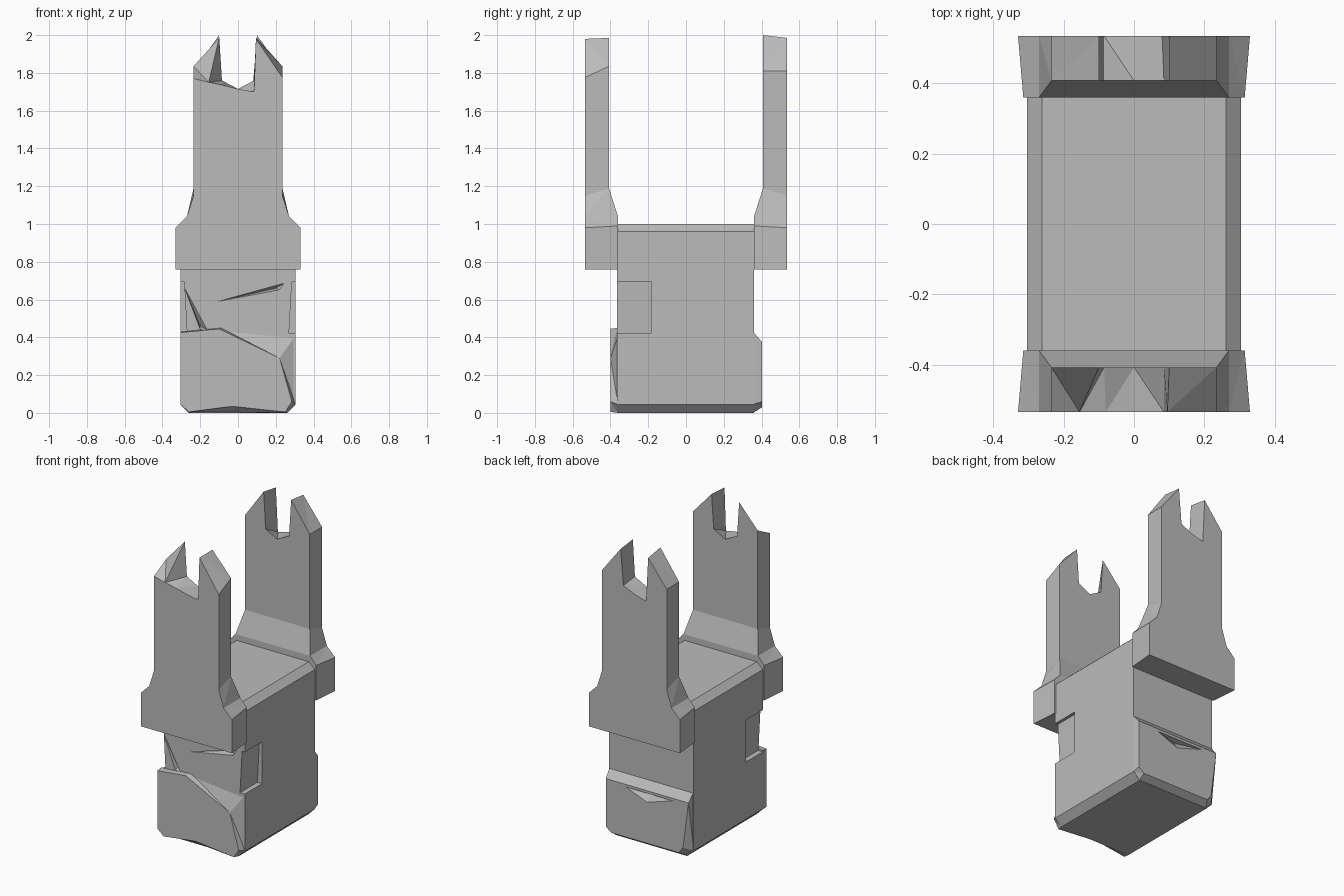
import bpy
import bmesh

old = bpy.data.objects.get("Cube")
if old:
    bpy.data.objects.remove(old, do_unlink=True)

GREY = (0.5, 0.5, 0.5, 1.0)
stone = bpy.data.materials.new("plain grey")
stone.use_nodes = True
stone.diffuse_color = GREY
stone.node_tree.nodes["Principled BSDF"].inputs["Base Color"].default_value = GREY


def loft(name, ring_a, ring_b, caps_b=None):
    """Join two matching rings; caps_b optionally splits the second cap."""
    bm = bmesh.new()
    a = [bm.verts.new(p) for p in ring_a]
    b = [bm.verts.new(p) for p in ring_b]
    n = len(a)
    bm.faces.new(a)
    for cap in caps_b or [range(n)]:
        bm.faces.new([b[i] for i in cap])
    for i in range(n):
        j = (i + 1) % n
        bm.faces.new((a[i], a[j], b[j], b[i]))
    bmesh.ops.remove_doubles(bm, verts=bm.verts, dist=0.0005)
    bmesh.ops.triangulate(bm, faces=bm.faces)
    bmesh.ops.recalc_face_normals(bm, faces=bm.faces)
    mesh = bpy.data.meshes.new(name)
    bm.to_mesh(mesh)
    bm.free()
    mesh.materials.append(stone)
    obj = bpy.data.objects.new(name, mesh)
    bpy.context.collection.objects.link(obj)
    return obj


def at_y(points, y):
    return [(x, y, z) for x, z in points]


def cut(target, cutter):
    cutter.hide_render = True
    mod = target.modifiers.new("cut", "BOOLEAN")
    mod.operation = "DIFFERENCE"
    mod.solver = "EXACT"
    mod.object = cutter
    bpy.context.view_layer.objects.active = target
    bpy.ops.object.modifier_apply(modifier=mod.name)
    bpy.data.objects.remove(cutter, do_unlink=True)


def dent(target, points, surface_y, inner_y, apex):
    """Press a three-sided dent that narrows towards its apex."""
    tip = [(apex[0] + (x - apex[0]) * 0.1, apex[1] + (z - apex[1]) * 0.1)
           for x, z in points]
    cut(target, loft("dent_cutter", at_y(points, surface_y), at_y(tip, inner_y)))


# Main block with bevelled long edges
half = [(0.26, 0), (0.305, 0.045), (0.305, 0.96), (0.262, 1.0)]
outline = half + [(-x, z) for x, z in reversed(half)]
body = loft("body", at_y(outline, -0.365), at_y(outline, 0.36))

# Side notches at the front corners
for s in (-1, 1):
    notch = [(s * 0.27, 0.42), (s * 0.35, 0.42), (s * 0.35, 0.695), (s * 0.285, 0.695)]
    cut(body, loft("notch_cutter", at_y(notch, -0.45), at_y(notch, -0.185)))

# Chipped creases on the front
dent(body, [(-0.15, 0.58), (0.25, 0.69), (0.22, 0.65)], -0.37, -0.33, (0.2, 0.66))
dent(body, [(-0.295, 0.69), (-0.2, 0.44), (-0.16, 0.44)], -0.37, -0.33, (-0.2, 0.46))

# Raised lower panels, front and back
front_rim = [(-0.26, 0), (0, 0), (0.26, 0), (0.305, 0.045), (0.305, 0.41),
             (-0.09, 0.45), (-0.305, 0.43), (-0.305, 0.045)]
front_face = [(-0.26, 0.005), (-0.03, 0.035), (0.25, 0.005), (0.285, 0.06), (0.22, 0.29),
              (-0.1, 0.445), (-0.305, 0.425), (-0.305, 0.045)]
loft("front_panel", at_y(front_rim, -0.36), at_y(front_face, -0.4))

back_rim = [(-0.26, 0), (0.26, 0), (0.305, 0.045), (0.305, 0.43), (-0.305, 0.43),
            (-0.305, 0.045)]
back_face = [(-0.23, 0.03), (0.26, 0.03), (0.3, 0.06), (0.3, 0.375), (-0.3, 0.375),
             (-0.26, 0.07)]
back_panel = loft("back_panel", at_y(back_rim, 0.355), at_y(back_face, 0.403))
dent(back_panel, [(0.18, 0.36), (-0.22, 0.36), (0.0, 0.29)], 0.41, 0.37, (0.0, 0.35))


# Forked uprights: wide foot, tapering shoulder, split top
def upright(name, side, outer_top, inner_top):
    foot_out = [(0.33, 0.76), (0.33, 0.98), (0.27, 1.04), (0.235, 1.15)]
    foot_in = [(0.315, 0.76), (0.315, 0.99), (0.27, 1.04), (0.235, 1.19)]

    def ring(foot, top):
        return foot + top + [(-x, z) for x, z in reversed(foot)]

    outer = at_y(ring(foot_out, outer_top), side * 0.535)
    inner = [(x, side * (0.36 if z < 1.1 else 0.408), z) for x, z in ring(foot_in, inner_top)]
    n = len(inner)
    caps = [[0, 1, 2, n - 3, n - 2, n - 1], [2, 3, n - 4, n - 3], range(3, n - 3)]
    return loft(name, outer, inner, caps)


inner_fork = [(0.235, 1.835), (0.1, 1.985), (0.085, 1.76), (0.0, 1.715),
              (-0.085, 1.76), (-0.1, 1.985), (-0.235, 1.835)]
chipped_fork = [(0.235, 1.775), (0.095, 1.98), (0.085, 1.70), (0.0, 1.715),
                (-0.08, 1.735), (-0.155, 1.75), (-0.235, 1.77)]
back_fork = [(0.235, 1.81), (0.1, 1.985), (0.08, 1.75), (0.0, 1.715),
             (-0.085, 1.69), (-0.1, 1.98), (-0.235, 1.81)]
tall_fork = [(x, z + 0.015 if z > 1.9 else min(z, 1.81)) for x, z in inner_fork]

upright("front_upright", -1, chipped_fork, inner_fork)
upright("back_upright", 1, back_fork, tall_fork)
